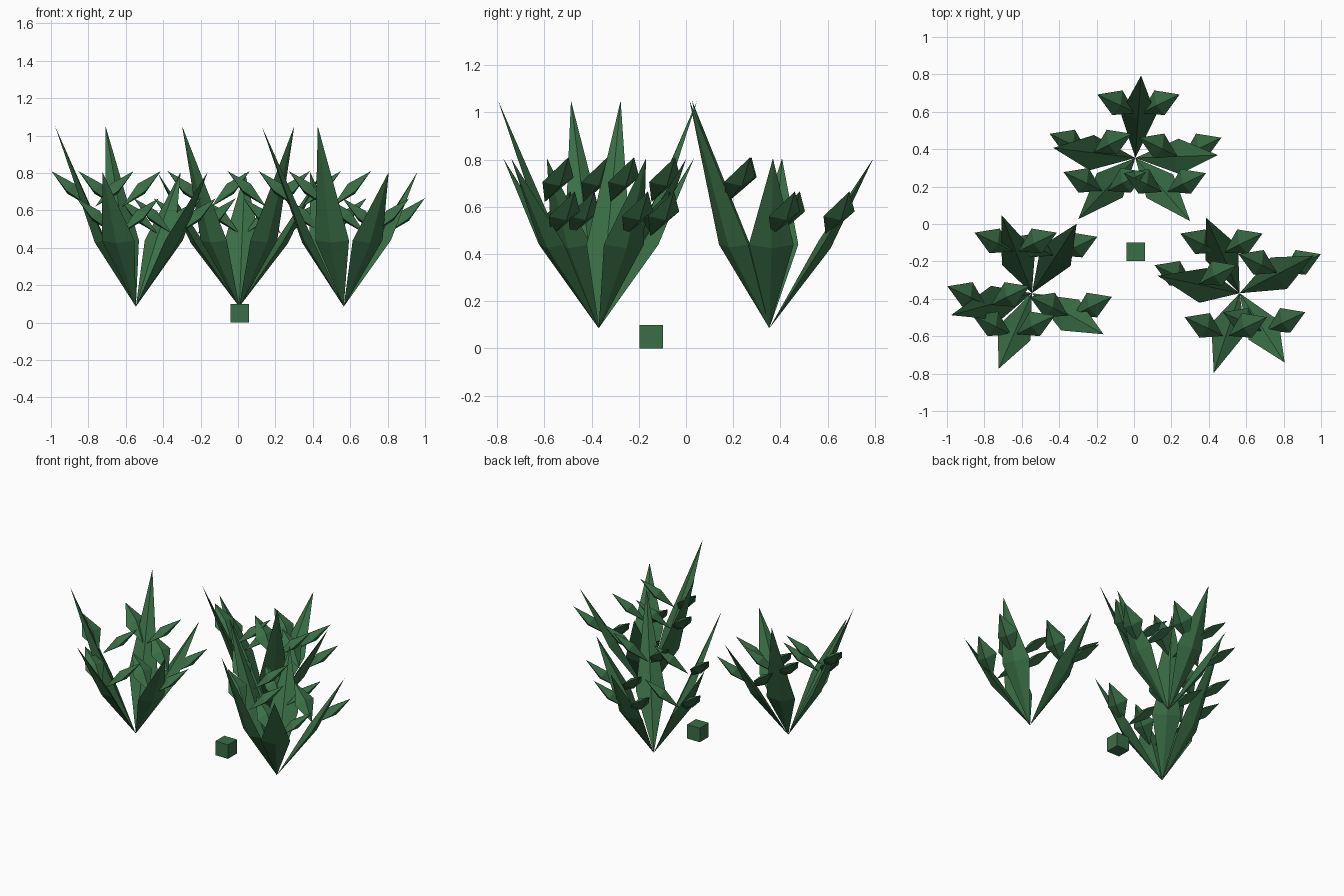
import bpy, bmesh
from math import radians, cos, sin
from mathutils import Vector

old = bpy.data.objects.get("Cube")
if old:
    bpy.data.objects.remove(old, do_unlink=True)

green = bpy.data.materials.new("leaf green")
green.use_nodes = True
colour = (0.042, 0.156, 0.061, 1)
green.diffuse_color = colour
green.node_tree.nodes["Principled BSDF"].inputs["Base Color"].default_value = colour


def bipyramid(bm, ring, end_a, end_b):
    """Closed solid made of a ring of points and a point at each end."""
    vs = [bm.verts.new(p) for p in ring]
    a, b = bm.verts.new(end_a), bm.verts.new(end_b)
    for i, v in enumerate(vs):
        w = vs[(i + 1) % len(vs)]
        bm.faces.new((v, w, b))
        bm.faces.new((w, v, a))


def finish(bm, name):
    bmesh.ops.recalc_face_normals(bm, faces=bm.faces)
    mesh = bpy.data.meshes.new(name)
    bm.to_mesh(mesh)
    bm.free()
    mesh.materials.append(green)
    bpy.context.collection.objects.link(bpy.data.objects.new(name, mesh))


def add_leaf(bm, root, angle, tall):
    """Spear-shaped blade leaning outwards from the root."""
    out = Vector((cos(angle), sin(angle), 0))
    side = Vector((-sin(angle), cos(angle), 0))
    up = Vector((0, 0, 1))
    mid = root + out * (0.2 if tall else 0.235) + up * 0.355
    tip = root + out * (0.448 if tall else 0.442) + up * (0.965 if tall else 0.72)
    normal = (tip - root).cross(side).normalized() * 0.03
    wide = side * 0.095
    bipyramid(bm, [mid + wide, mid + normal, mid - wide, mid - normal], root, tip)


def add_leaflets(bm, root, angle, tall):
    """Pair of slanted, thick diamond blades, mirrored across the leaf."""
    start = root + Vector((cos(angle) * 0.24, sin(angle) * 0.24, 0.535 if tall else 0.39))
    outline = [(0.015, 0, 0), (0.085, 0.122, 0.105), (0.22, 0.1, 0.19), (0.14, -0.01, 0.085)]
    for s in (-1, 1):
        ring = [start + Vector((x * s, y, z)) for x, y, z in outline]
        centre = sum(ring, Vector()) / 4
        normal = (ring[1] - ring[0]).cross(ring[3] - ring[0]).normalized() * 0.035
        bipyramid(bm, ring, centre - normal, centre + normal)


# Three plants: the same five leaves, turned about the root
leaves = [(2, False), (86, False), (173, False), (227, True), (311, True)]
plants = [("back", 0.007, 0.353, 0), ("right", -0.546, -0.37, -115.8), ("left", 0.565, -0.37, -59)]
for name, x, y, turn in plants:
    root = Vector((x, y, 0.085))
    blades, sprigs = bmesh.new(), bmesh.new()
    for angle, tall in leaves:
        a = radians(angle + turn)
        add_leaf(blades, root, a, tall)
        add_leaflets(sprigs, root, a, tall)
    finish(blades, name + "_plant_leaves")
    finish(sprigs, name + "_plant_leaflets")

# Small block on the ground
bm = bmesh.new()
bmesh.ops.create_cube(bm, size=0.1)
bmesh.ops.translate(bm, verts=bm.verts, vec=(0.01, -0.148, 0.05))
finish(bm, "ground_block")
